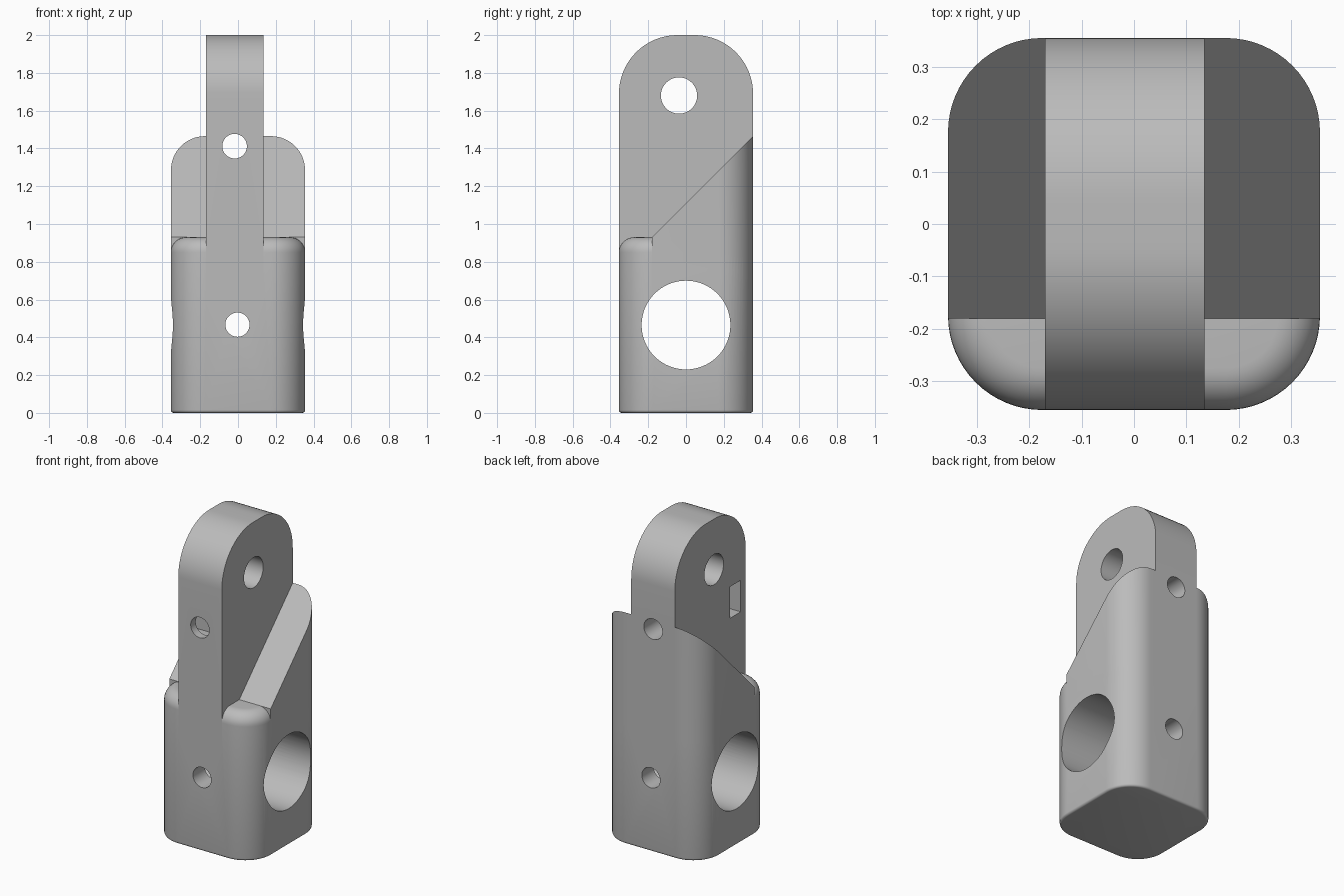
import bpy, bmesh
from math import sin, cos, pi, radians
from mathutils import Matrix

if "Cube" in bpy.data.objects:
    bpy.data.objects.remove(bpy.data.objects["Cube"], do_unlink=True)

HALF, CORNER, SHOULDER, STEP_Y = 0.355, 0.18, 0.93, -0.18
TONGUE = (-0.17, 0.135)

grey = bpy.data.materials.new("plain grey")
grey.use_nodes = True
grey.diffuse_color = (0.5, 0.5, 0.5, 1)
grey.node_tree.nodes["Principled BSDF"].inputs["Base Color"].default_value = (0.5, 0.5, 0.5, 1)


def finish(bm, name):
    bmesh.ops.recalc_face_normals(bm, faces=bm.faces)
    mesh = bpy.data.meshes.new(name)
    bm.to_mesh(mesh)
    bm.free()
    mesh.materials.append(grey)
    obj = bpy.data.objects.new(name, mesh)
    bpy.context.collection.objects.link(obj)
    return obj


def rounded_ring(inset, z, steps=16):
    """Rounded square outline, pulled in by inset."""
    r, c, ring = CORNER - inset, HALF - CORNER, []
    for q, (sx, sy) in enumerate([(1, 1), (-1, 1), (-1, -1), (1, -1)]):
        for i in range(steps + 1):
            a = (q + i / steps) * pi / 2
            ring.append((sx * c + r * cos(a), sy * c + r * sin(a), z))
    return ring


def loft(name, levels):
    """Column through (inset, z) levels, capped at both ends."""
    bm = bmesh.new()
    rings = [[bm.verts.new(p) for p in rounded_ring(*lv)] for lv in levels]
    for low, high in zip(rings, rings[1:]):
        for i in range(len(low)):
            bm.faces.new((low[i - 1], low[i], high[i], high[i - 1]))
    bm.faces.new(rings[0])
    bm.faces.new(rings[-1])
    return finish(bm, name)


def side_prism(name, outline, x0, x1):
    """Extrude a (y, z) outline along x."""
    bm = bmesh.new()
    face = bm.faces.new([bm.verts.new((x0, y, z)) for y, z in outline])
    out = bmesh.ops.extrude_face_region(bm, geom=[face])
    moved = [v for v in out["geom"] if isinstance(v, bmesh.types.BMVert)]
    bmesh.ops.translate(bm, verts=moved, vec=(x1 - x0, 0, 0))
    return finish(bm, name)


def drill(name, centre, radius, axis):
    bm = bmesh.new()
    turn = Matrix.Rotation(pi / 2, 4, "Y" if axis == "X" else "X")
    bmesh.ops.create_cone(bm, cap_ends=True, segments=64, radius1=radius,
                          radius2=radius, depth=2,
                          matrix=Matrix.Translation(centre) @ turn)
    return finish(bm, name)


def combine(target, tool, operation):
    mod = target.modifiers.new(operation, "BOOLEAN")
    mod.operation, mod.solver, mod.object = operation, "EXACT", tool
    bpy.context.view_layer.objects.active = target
    bpy.ops.object.modifier_apply(modifier=mod.name)
    bpy.data.objects.remove(tool, do_unlink=True)


# Lower block with small bottom fillet and large shoulder fillet
def fillet(r, z, start, end, n):
    arc = [start + (end - start) * i / n for i in range(n + 1)]
    return [(r * (1 - cos(a)), z + r * sin(a)) for a in arc]


body = loft("bracket_body", fillet(0.015, 0.015, -pi / 2, 0, 4)
            + fillet(0.08, SHOULDER - 0.08, 0, pi / 2, 10))

# Sloped back support, sharp edged
ramp = loft("back_ramp", [(0, 0.75), (0, 1.7)])
above = side_prism("ramp_cutter", [(-1, 0), (STEP_Y, 0), (STEP_Y, SHOULDER),
                                   (0.82, SHOULDER + 1), (0.82, 3), (-1, 3)], -1, 1)
combine(ramp, above, "DIFFERENCE")
combine(body, ramp, "UNION")

# Upright tongue with a rounded head
R = 0.31
head = [(s * (HALF - R) + R * cos(a), 2 - R + R * sin(a))
        for s, first in ((1, 0), (-1, 90))
        for a in [radians(first + 90 * i / 20) for i in range(21)]]
tongue = side_prism("tongue", [(-HALF, 0.7), (HALF, 0.7)] + head, *TONGUE)
combine(body, tongue, "UNION")

# Cross bore, head hole, two bolt holes and the nut pocket
for cutter in (
    drill("cross_bore", (0, 0, 0.465), 0.235, "X"),
    drill("head_hole", (0, -0.037, 1.68), 0.096, "X"),
    drill("lower_bolt_hole", (-0.003, 0, 0.467), 0.064, "Y"),
    drill("upper_bolt_hole", (-0.018, 0, 1.412), 0.065, "Y"),
    side_prism("nut_pocket", [(-0.305, 1.31), (-0.195, 1.31),
                              (-0.195, 1.51), (-0.305, 1.51)], -0.4, 0.085),
):
    combine(body, cutter, "DIFFERENCE")

# Smooth curves, crisp edges
bpy.ops.object.select_all(action="DESELECT")
body.select_set(True)
bpy.context.view_layer.objects.active = body
bpy.ops.object.shade_smooth_by_angle(angle=radians(30))
